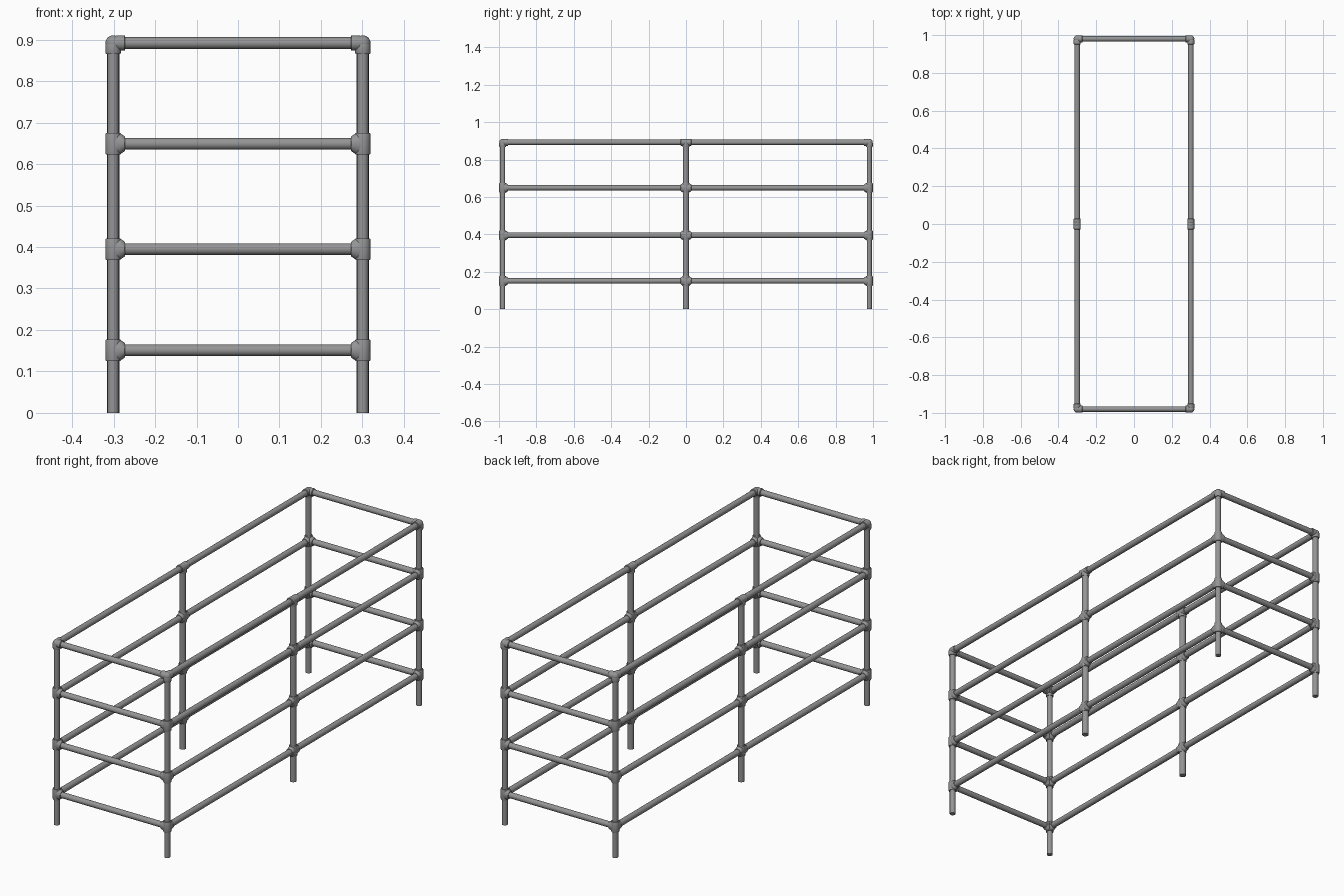
import bpy
import bmesh
from math import cos, sin, tau
from mathutils import Vector

cube = bpy.data.objects.get("Cube")
if cube:
    bpy.data.objects.remove(cube, do_unlink=True)

STEEL = (0.3, 0.3, 0.3, 1)
steel = bpy.data.materials.new("galvanised grey")
steel.use_nodes = True
steel.diffuse_color = STEEL
steel.node_tree.nodes["Principled BSDF"].inputs["Base Color"].default_value = STEEL

X, Y = 0.301, 0.98
LEVELS = [0.151, 0.395, 0.649, 0.892]
TOP = LEVELS[-1]
SEGMENTS = 24
UP = Vector((0, 0, 1))


def loft(bm, origin, axis, rings):
    """Closed tube through elliptical rings of (distance, half width, half height)."""
    origin, axis = Vector(origin), Vector(axis).normalized()
    side = Vector((1, 0, 0)) if abs(axis.z) > 0.5 else UP.cross(axis)
    rise = axis.cross(side)
    loops = []
    for dist, wide, tall in rings:
        loops.append([bm.verts.new(origin + axis * dist
                                   + side * wide * cos(tau * i / SEGMENTS)
                                   + rise * tall * sin(tau * i / SEGMENTS))
                      for i in range(SEGMENTS)])
    for low, high in zip(loops, loops[1:]):
        for i in range(SEGMENTS):
            j = (i + 1) % SEGMENTS
            bm.faces.new((low[i], low[j], high[j], high[i]))
    bm.faces.new(loops[0][::-1])
    bm.faces.new(loops[-1])


def finish(bm, name):
    bmesh.ops.recalc_face_normals(bm, faces=bm.faces)
    mesh = bpy.data.meshes.new(name)
    bm.to_mesh(mesh)
    bm.free()
    mesh.materials.append(steel)
    obj = bpy.data.objects.new(name, mesh)
    bpy.context.collection.objects.link(obj)
    bpy.ops.object.select_all(action="DESELECT")
    bpy.context.view_layer.objects.active = obj
    obj.select_set(True)
    bpy.ops.object.shade_smooth_by_angle(angle=0.6)


def pipe(name, start, end, radius):
    bm = bmesh.new()
    span = Vector(end) - Vector(start)
    loft(bm, start, span, [(0, radius, radius), (span.length, radius, radius)])
    finish(bm, name)


def fitting(name, centre, arms, is_top):
    """Pipe joint: a sleeve round the post with a flared collar per rail."""
    bm = bmesh.new()
    r = 0.0185
    top = 0 if is_top else 0.026
    loft(bm, centre, UP, [(-0.026, r - 0.001, r - 0.001), (-0.023, r, r),
                          (top - 0.003, r, r), (top, r - 0.001, r - 0.001)])
    if is_top:
        ball = bmesh.ops.create_uvsphere(bm, u_segments=SEGMENTS, v_segments=12, radius=r)
        bmesh.ops.translate(bm, verts=ball["verts"], vec=centre)
    for arm in arms:
        # saddle collars are taller than wide where they meet the sleeve
        tall = r if is_top else 0.029
        loft(bm, centre, arm, [(0, r - 0.001, tall - 0.004), (0.01, r, tall),
                               (0.019, r, (tall + r) / 2),
                               (0.027, r, r), (0.029, r - 0.002, r - 0.002)])
    finish(bm, name)


for sx, side in ((-1, "right"), (1, "left")):
    for sy, place in ((-1, "front"), (0, "middle"), (1, "back")):
        # Posts
        pipe(f"{place}_{side}_post", (sx * X, sy * Y, 0), (sx * X, sy * Y, TOP),
             0.0135 if sy else 0.0155)
        # Joints
        arms = [(-sx, 0, 0), (0, -sy, 0)] if sy else [(0, 1, 0), (0, -1, 0)]
        for n, z in enumerate(LEVELS, 1):
            fitting(f"{place}_{side}_joint_{n}", (sx * X, sy * Y, z), arms, z == TOP)
    # Long side rails
    for n, z in enumerate(LEVELS, 1):
        pipe(f"{side}_rail_{n}", (sx * X, -Y, z), (sx * X, Y, z), 0.0145)

# Short end rails
for sy, place in ((-1, "front"), (1, "back")):
    for n, z in enumerate(LEVELS, 1):
        pipe(f"{place}_rail_{n}", (-X, sy * Y, z), (X, sy * Y, z), 0.014)
